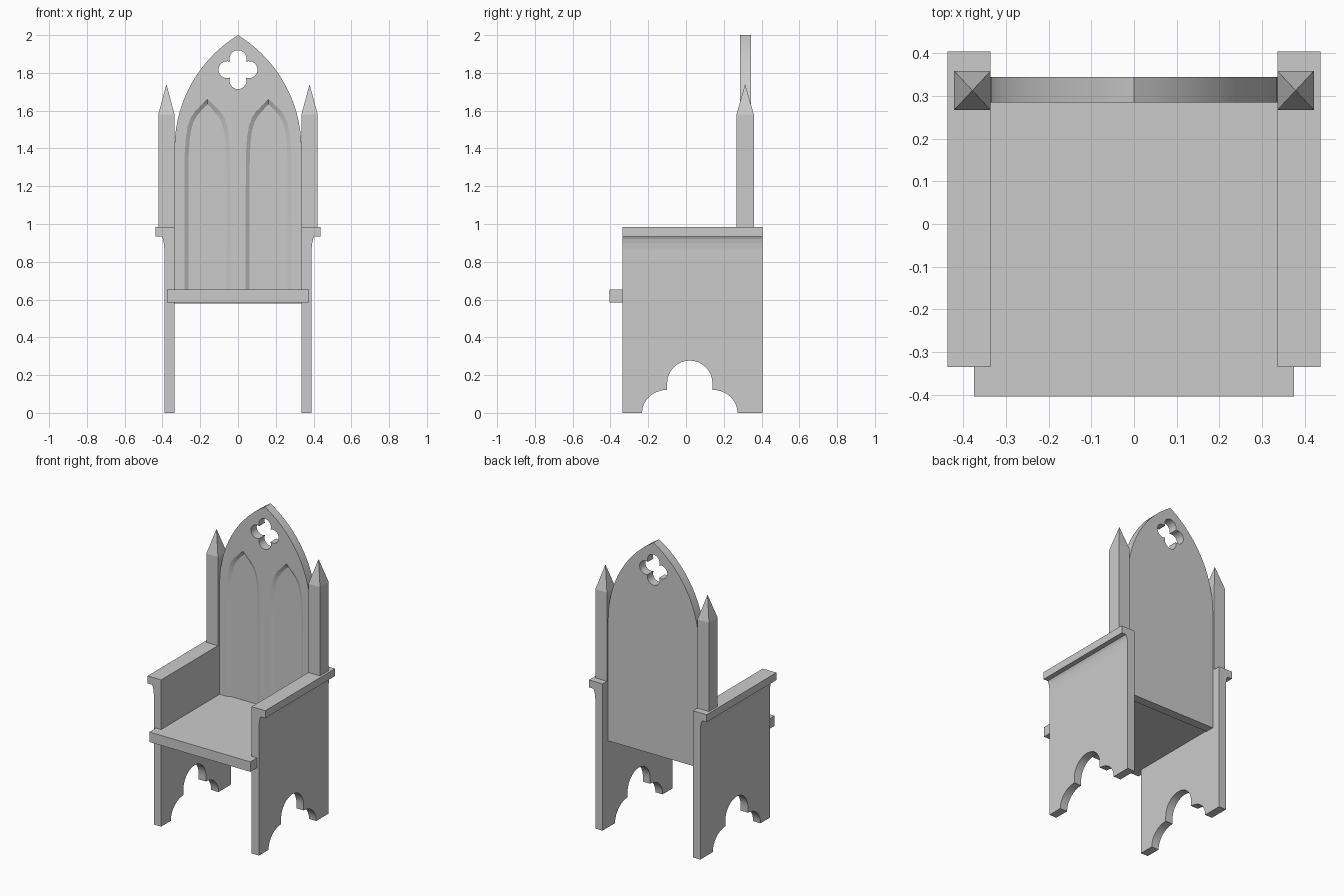
import bpy, bmesh
from math import sin, cos, pi, atan2

if "Cube" in bpy.data.objects:
    bpy.data.objects.remove(bpy.data.objects["Cube"])


def loft(name, a, b):
    """Closed solid between two matching loops of 3D points."""
    bm = bmesh.new()
    va, vb = [bm.verts.new(p) for p in a], [bm.verts.new(p) for p in b]
    bm.faces.new(va)
    bm.faces.new(vb[::-1])
    n = len(va)
    for i in range(n):
        j = (i + 1) % n
        bm.faces.new((va[i], vb[i], vb[j], va[j]))
    bmesh.ops.recalc_face_normals(bm, faces=bm.faces)
    me = bpy.data.meshes.new(name)
    bm.to_mesh(me)
    bm.free()
    ob = bpy.data.objects.new(name, me)
    bpy.context.collection.objects.link(ob)
    return ob


def prism(name, pts, axis, lo, hi):
    """Extrude a 2D outline along x, y or z (axis 0, 1, 2)."""
    def lift(p, h):
        q = list(p)
        q.insert(axis, h)
        return q
    return loft(name, [lift(p, lo) for p in pts], [lift(p, hi) for p in pts])


def arc(cx, cy, rx, ry, a0, a1, n):
    return [(cx + rx * cos(a0 + (a1 - a0) * i / n),
             cy + ry * sin(a0 + (a1 - a0) * i / n)) for i in range(n + 1)]


def activate(ob):
    bpy.ops.object.select_all(action='DESELECT')
    ob.select_set(True)
    bpy.context.view_layer.objects.active = ob


def smooth(ob):
    activate(ob)
    bpy.ops.object.shade_smooth_by_angle(angle=0.38)


def cut(ob, cutter):
    activate(ob)
    m = ob.modifiers.new("cut", 'BOOLEAN')
    m.object = cutter
    m.solver = 'EXACT'
    bpy.ops.object.modifier_apply(modifier=m.name)
    bpy.data.objects.remove(cutter)


# Backrest: pointed arch from two circular arcs
W, SPRING, TOP = 0.336, 1.4, 2.0
YF, YB = 0.285, 0.345
h = TOP - SPRING
c = (h * h - W * W) / (2 * W)
right = arc(-c, SPRING, c + W, c + W, 0, atan2(h, c), 14)
left = [(-x, z) for x, z in right[-2::-1]]
back = prism("backrest", [(-W, 0.58), (W, 0.58)] + right + left, 1, YF, YB)

# Quatrefoil opening
foil = []
d, r, t = 0.058, 0.045, 0.042
sweep = atan2(t, t - d)
for k in range(4):
    a = k * pi / 2
    sw = atan2(t, t - d)
    foil += arc(d * cos(a), 1.817 + d * sin(a), r, r, a - sw, a + sw, 14)[:-1]
cut(back, prism("quatrefoil_cutter", foil, 1, YF - 0.1, YB + 0.1))


# Two sunken lancet panels with bevelled edges
def lancet(cx, s, y):
    half = [(0.121, 0.61), (0.121, 1.2), (0.12, 1.38), (0.114, 1.46), (0.104, 1.52),
            (0.088, 1.565), (0.066, 1.597), (0.036, 1.627)]
    pts = half + [(0, 1.66)] + [(-x, z) for x, z in half[::-1]]
    return [(cx + x * s, y, 0.61 + (z - 0.61) * (1 - (1 - s) * 0.14)) for x, z in pts]


DEPTH, INNER = 0.013, 0.83
for cx in (-0.162, 0.162):
    k = 0.02 / DEPTH
    outer = 1 + (1 - INNER) * k
    cut(back, loft("lancet_cutter", lancet(cx, outer, YF - 0.02), lancet(cx, INNER, YF + DEPTH)))
smooth(back)

# Seat with a wider front lip
prism("seat", [(-0.375, -0.405), (0.375, -0.405), (0.375, -0.335), (0.336, -0.335),
               (0.336, 0.30), (-0.336, 0.30), (-0.336, -0.335), (-0.375, -0.335)], 2, 0.585, 0.652)

# Side panel outline with trefoil foot opening
CY = 0.02
foot = (arc(CY - 0.12, 0, 0.133, 0.122, pi, pi / 2, 8)
        + arc(CY, 0.157, 0.12, 0.12, pi, 0, 16)
        + arc(CY + 0.12, 0, 0.133, 0.122, pi / 2, 0, 8))
panel = [(-0.335, 0)] + foot + [(0.405, 0), (0.405, 0.936), (-0.335, 0.936)]

# Armrest section with a small cove under the overhang
arm = [(0.336, 0.985), (0.437, 0.985), (0.437, 0.935), (0.404, 0.935), (0.397, 0.92),
       (0.393, 0.90), (0.39, 0.87), (0.39, 0.935), (0.336, 0.935)]

for s, side in ((-1, "left"), (1, "right")):
    smooth(prism(side + "_side_panel", panel, 0, s * 0.336, s * 0.39))
    prism(side + "_armrest", [(s * x, z) for x, z in arm], 1, -0.335, 0.405)

    # Square post with pyramid finial
    px, py, hx, hy = s * 0.379, 0.313, 0.043, 0.046
    sq = [(px - hx, py - hy), (px + hx, py - hy), (px + hx, py + hy), (px - hx, py + hy)]
    post = prism(side + "_post", sq, 2, 0.98, 1.58)
    bm = bmesh.new()
    bm.from_mesh(post.data)
    top = max(bm.faces, key=lambda f: f.calc_center_median().z)
    tip = bmesh.ops.poke(bm, faces=[top])["verts"][0]
    tip.co.z = 1.74
    bm.to_mesh(post.data)
    bm.free()
